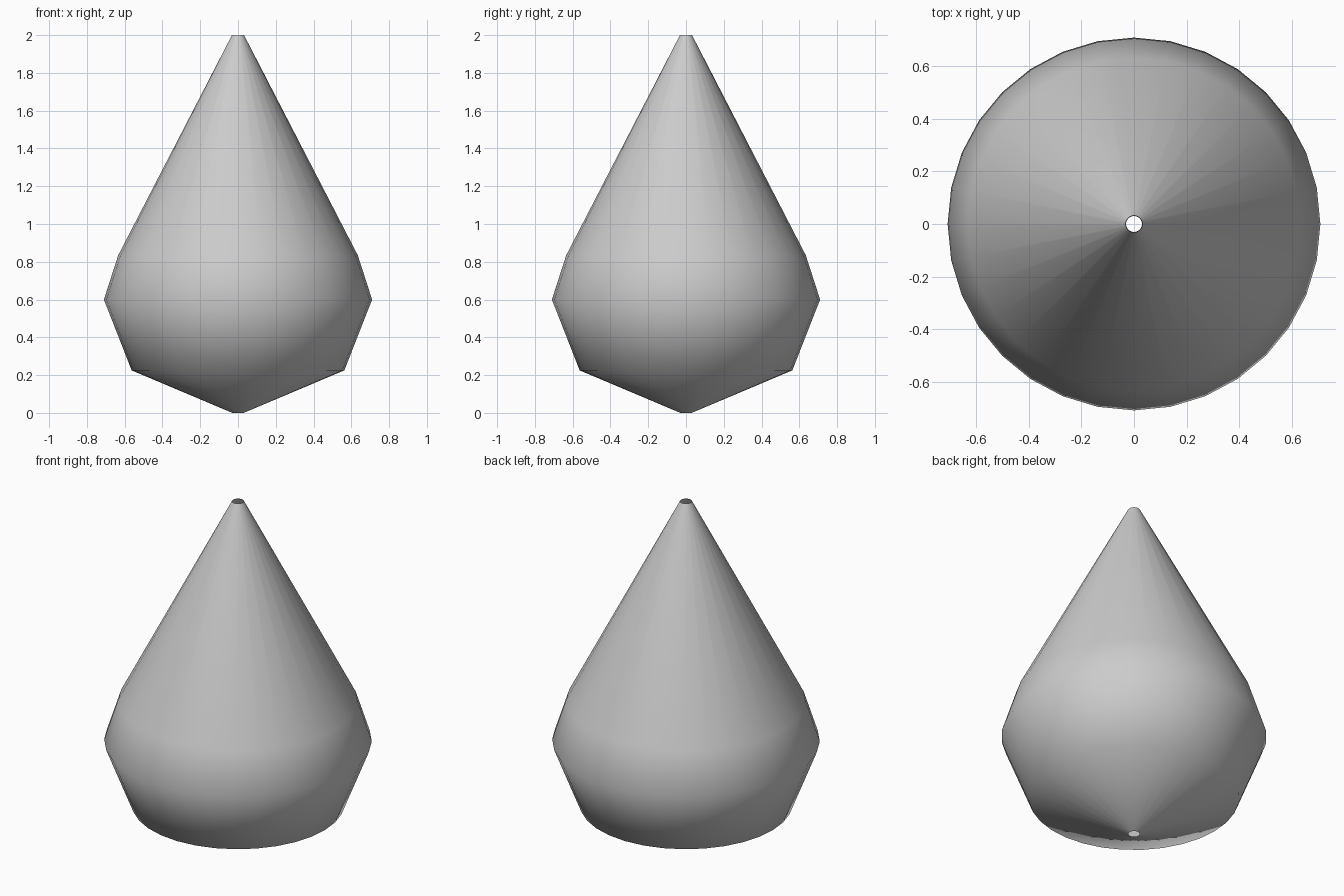
import bpy, bmesh
from math import cos, sin, tau

if "Cube" in bpy.data.objects:
    bpy.data.objects.remove(bpy.data.objects["Cube"])

SIDES = 32
# Radius and height of each ring, bottom to top; both ends stay open
PROFILE = [(0.03, 0.0), (0.563, 0.225), (0.71, 0.6), (0.634, 0.835), (0.032, 2.0)]

# Teardrop shell: a lathed single-walled surface
bm = bmesh.new()
rings = [[bm.verts.new((r * cos(tau * i / SIDES), r * sin(tau * i / SIDES), z))
          for i in range(SIDES)] for r, z in PROFILE]
for low, high in zip(rings, rings[1:]):
    for i in range(SIDES):
        j = (i + 1) % SIDES
        face = bm.faces.new((low[i], low[j], high[j], high[i]))
        face.smooth = True

mesh = bpy.data.meshes.new("teardrop_shell")
bm.to_mesh(mesh)
bm.free()
shell = bpy.data.objects.new("teardrop_shell", mesh)
bpy.context.collection.objects.link(shell)
